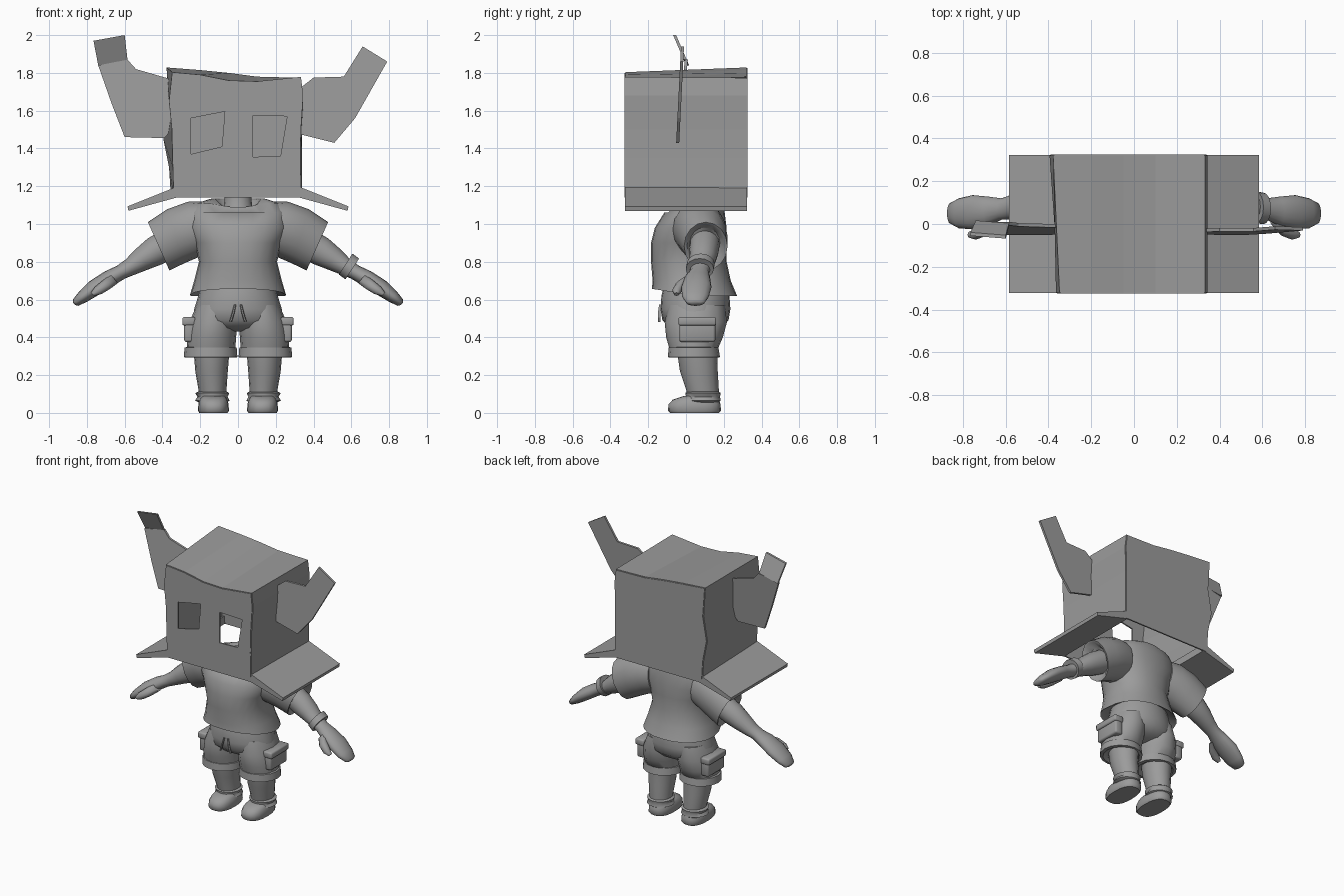
import bpy, bmesh, math

grey = bpy.data.materials.new("plain grey")
grey.diffuse_color = (0.33, 0.33, 0.33, 1)


def finish(name, bm, smooth=None, mirror=False):
    bmesh.ops.recalc_face_normals(bm, faces=bm.faces)
    mesh = bpy.data.meshes.new(name)
    bm.to_mesh(mesh)
    bm.free()
    mesh.materials.append(grey)
    ob = bpy.data.objects.new(name, mesh)
    bpy.context.collection.objects.link(ob)
    if smooth:
        bpy.ops.object.select_all(action='DESELECT')
        ob.select_set(True)
        bpy.context.view_layer.objects.active = ob
        bpy.ops.object.shade_smooth_by_angle(angle=math.radians(smooth))
    if mirror:
        ob.modifiers.new("mirror", 'MIRROR').use_mirror_merge = False
    return ob


def loft(name, rings, n=16, power=1.0, mirror=False, smooth=50):
    """Skin rings (x, y, z, radius, y radius, tilt in degrees about y)."""
    bm = bmesh.new()
    loops = []
    for x, y, z, ra, rb, *tilt in rings:
        t = math.radians(tilt[0]) if tilt else 0
        loop = []
        for i in range(n):
            a = 2 * math.pi * i / n
            c, s = math.cos(a), math.sin(a)
            u = ra * math.copysign(abs(c) ** power, c)
            v = rb * math.copysign(abs(s) ** power, s)
            loop.append(bm.verts.new((x + u * math.cos(t), y + v, z + u * math.sin(t))))
        loops.append(loop)
    for a, b in zip(loops, loops[1:]):
        for i in range(n):
            j = (i + 1) % n
            bm.faces.new((a[i], a[j], b[j], b[i]))
    bm.faces.new(loops[0])
    bm.faces.new(loops[-1])
    return finish(name, bm, smooth, mirror)


def plate(name, outline, y0, y1, holes=(), bend=None, mirror=False):
    """Flat x-z outline with optional holes, given depth from y0 to y1."""
    bm = bmesh.new()
    for pts in (outline, *holes):
        vs = [bm.verts.new((x, y0, z)) for x, z in pts]
        for i in range(len(vs)):
            bm.edges.new((vs[i - 1], vs[i]))
    bmesh.ops.triangle_fill(bm, edges=bm.edges[:], use_beauty=True, normal=(0, -1, 0))
    out = bmesh.ops.extrude_face_region(bm, geom=bm.faces[:], use_keep_orig=True)
    for v in out["geom"]:
        if isinstance(v, bmesh.types.BMVert):
            v.co.y = y1
    if bend:
        for v in bm.verts:
            v.co.y += bend(v.co.z)
    return finish(name, bm, None, mirror)


# Cardboard box mask: wavy sides and top, hollow and open underneath
front = [(-.335, 1.14), (-.34, 1.3), (-.345, 1.5), (-.36, 1.65), (-.345, 1.8),
         (-.2, 1.785), (-.05, 1.755), (.1, 1.75), (.33, 1.775), (.34, 1.68),
         (.328, 1.5), (.325, 1.35), (.33, 1.14)]
back = [(-.35, 1.14), (-.36, 1.3), (-.39, 1.45), (-.36, 1.62), (-.375, 1.825),
        (-.2, 1.81), (-.05, 1.795), (.1, 1.775), (.33, 1.77), (.34, 1.68),
        (.335, 1.5), (.335, 1.35), (.335, 1.14)]
bm = bmesh.new()
f = [bm.verts.new((x, -.32, z)) for x, z in front]
b = [bm.verts.new((x, .32, z)) for x, z in back]
for i in range(len(f) - 1):
    bm.faces.new((f[i], f[i + 1], b[i + 1], b[i]))
shell = finish("box_sides_and_top", bm)
sol = shell.modifiers.new("thickness", 'SOLIDIFY')
sol.thickness, sol.offset = .01, 0

eyes = [[(-.25, 1.56), (-.07, 1.595), (-.085, 1.41), (-.25, 1.37)],
        [(.08, 1.575), (.26, 1.57), (.225, 1.36), (.08, 1.355)]]
plate("box_front", front, -.325, -.315, eyes)
plate("box_back", back, .315, .325)
plate("box_flap", [(.33, 1.195), (.585, 1.093), (.58, 1.07), (.325, 1.14)],
      -.323, .323, mirror=True)

# Flat horns; the left one has a folded tip
plate("left_horn", [(-.35, 1.765), (-.54, 1.82), (-.585, 1.87), (-.74, 1.84),
                    (-.67, 1.64), (-.6, 1.46), (-.39, 1.455), (-.35, 1.5)],
      -.052, -.036, bend=lambda z: .11 * (z - 1.45))
plate("left_horn_tip", [(-.585, 1.87), (-.74, 1.84), (-.765, 1.97), (-.6, 2.0)],
      -.008, .008, bend=lambda z: -.43 * (z - 1.86))
plate("right_horn", [(.33, 1.72), (.4, 1.775), (.56, 1.78), (.66, 1.94), (.79, 1.86),
                     (.62, 1.56), (.51, 1.43), (.33, 1.475)],
      -.052, -.036, bend=lambda z: .05 * (z - 1.43))

# Neck and shirt
loft("neck", [(0, .03, 1.02, .11, .1), (0, .04, 1.09, .075, .075), (0, .04, 1.15, .07, .07)])
shirt = loft("shirt", [(0, .045, .66, .19, .17), (0, .045, .625, .25, .22),
                       (0, .045, .62, .255, .225), (0, .03, .7, .232, .207),
                       (0, .015, .8, .207, .2), (0, .015, .9, .23, .2),
                       (0, .025, .98, .27, .19), (0, .045, 1.06, .265, .16),
                       (0, .06, 1.11, .22, .135), (0, .065, 1.135, .14, .11),
                       (0, .06, 1.125, .115, .09), (0, .05, 1.09, .1, .08)],
             n=24, power=.9)
for v in shirt.data.vertices:      # hem lifts and neckline dips at the front
    k = max(0, .05 - v.co.y) / .25
    if v.co.z < .64:
        v.co.z += .04 * k
    elif v.co.z > 1.08 and abs(v.co.x) < .12:
        v.co.z -= .12 * k
loft("sleeve", [(.17, .06, .98, .14, .13, 85), (.24, .07, .97, .15, .14, 80),
                (.33, .09, .935, .15, .13, 72), (.42, .105, .882, .14, .115, 66),
                (.416, .105, .884, .125, .1, 66), (.38, .1, .9, .09, .08, 66)],
     mirror=True)

# Arms, mitten hands and thumbs
loft("arm", [(.36, .1, .9, .08, .08, 62), (.44, .095, .855, .078, .078, 60),
             (.505, .09, .815, .064, .07, 57), (.57, .08, .772, .047, .058, 56),
             (.62, .07, .745, .04, .05, 56), (.68, .06, .713, .044, .068, 54),
             (.755, .055, .665, .044, .08, 50), (.82, .05, .615, .034, .07, 48),
             (.86, .05, .583, .022, .048, 48), (.868, .05, .578, .01, .025, 48)],
     mirror=True)
loft("thumb", [(.655, .02, .71, .03, .03, 50), (.695, -.025, .68, .03, .03, 45),
               (.74, -.047, .648, .026, .026, 45), (.77, -.05, .628, .012, .014, 45)],
     n=10, mirror=True)
loft("bracelet", [(.572, .078, .786, .04, .05, 57), (.57, .078, .788, .066, .074, 57),
                  (.605, .073, .762, .066, .074, 57), (.603, .073, .764, .035, .045, 57)],
     smooth=30)

# Cargo shorts
loft("shorts_waist", [(0, .05, .66, .2, .17), (0, .05, .62, .21, .18), (0, .05, .55, .232, .185),
                      (0, .05, .49, .24, .175), (0, .05, .45, .2, .13), (0, .05, .43, .1, .06)],
     n=24)
loft("shorts_leg", [(.12, .055, .57, .1, .15), (.13, .052, .48, .127, .165),
                    (.14, .045, .4, .13, .15), (.143, .04, .33, .128, .125),
                    (.143, .04, .32, .1, .1)], mirror=True)
loft("shorts_cuff", [(.145, .04, .35, .12, .12), (.145, .04, .345, .138, .132),
                     (.145, .042, .295, .142, .138), (.145, .042, .292, .12, .12),
                     (.145, .042, .31, .09, .1)], mirror=True, smooth=35)


def block(name, centre, size, bevel):
    bm = bmesh.new()
    bmesh.ops.create_cube(bm, size=1)
    for v in bm.verts:
        v.co = [c + k * s for c, k, s in zip(centre, v.co, size)]
    bmesh.ops.bevel(bm, geom=bm.edges[:], offset=bevel, segments=2, affect='EDGES', profile=.5)
    finish(name, bm, 50, True)


block("side_pocket", (.255, .06, .435), (.06, .19, .12), .012)
block("pocket_flap", (.26, .06, .485), (.07, .2, .045), .01)
loft("drawstring", [(.015, -.135, .575, .006, .008), (.025, -.142, .53, .007, .008),
                    (.04, -.142, .48, .007, .008)], n=6, mirror=True)

# Lower legs, socks and shoes
loft("lower_leg", [(.14, .06, .33, .095, .108), (.14, .068, .22, .086, .1),
                   (.135, .088, .12, .074, .086), (.13, .09, .04, .07, .08)], mirror=True)
loft("sock_cuff", [(.135, .09, .115, .07, .08), (.136, .09, .105, .09, .094),
                   (.135, .09, .085, .08, .09), (.136, .09, .065, .092, .094),
                   (.135, .09, .055, .07, .08)], mirror=True)
loft("shoe", [(.13, .045, 0, .075, .13), (.13, .045, .012, .082, .14),
              (.13, .045, .045, .08, .138), (.13, .052, .07, .074, .122),
              (.13, .075, .09, .06, .085)], n=20, power=.8, mirror=True)
